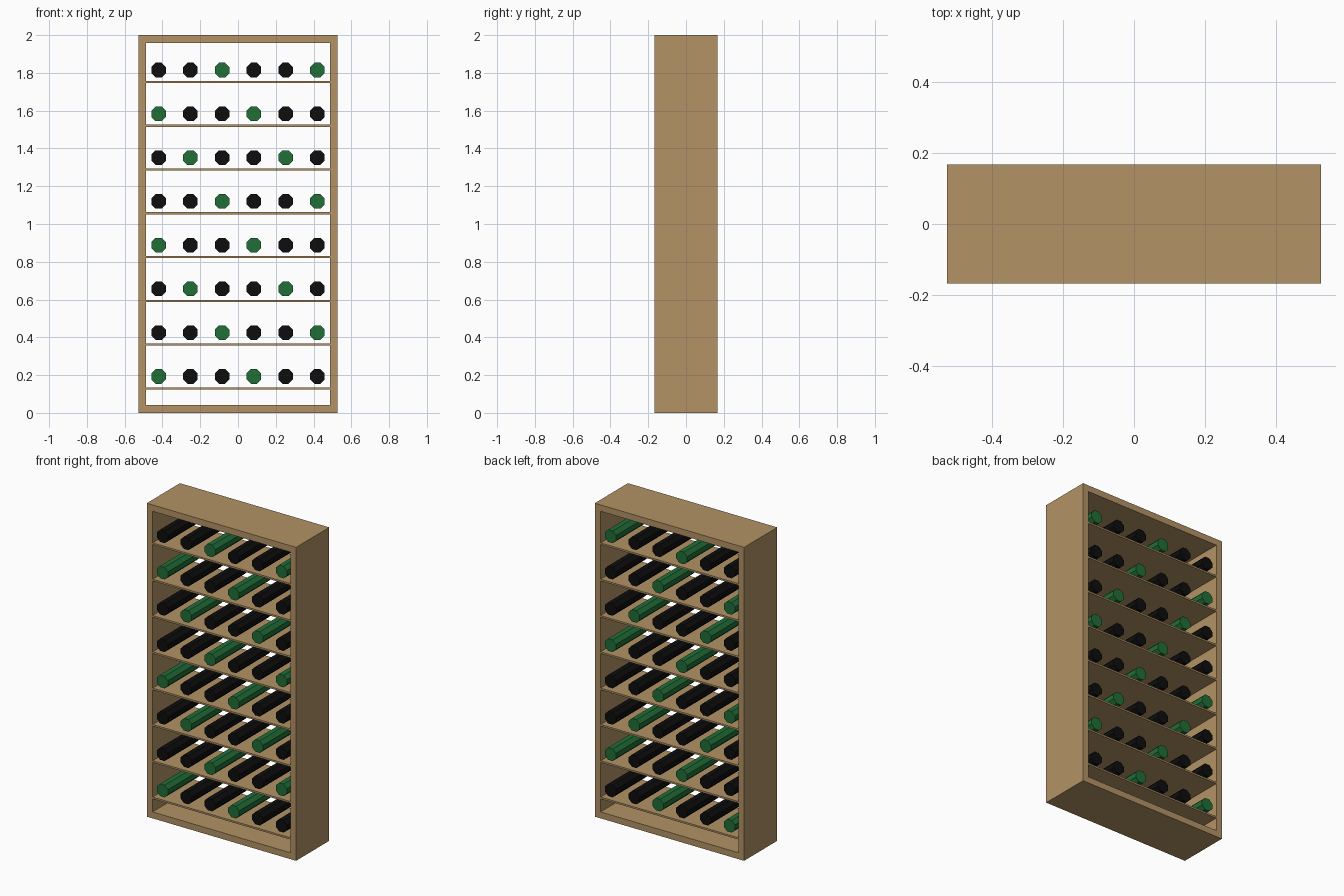
import bpy, bmesh, math
from mathutils import Matrix, Vector

cube = bpy.data.objects.get("Cube")
if cube:
    bpy.data.objects.remove(cube, do_unlink=True)

WIDTH, DEPTH, HEIGHT, BOARD = 1.054, 0.334, 2.0, 0.041
ROWS, COLUMNS, PITCH = 8, 6, 0.2317


def make_material(name, rgb):
    mat = bpy.data.materials.new(name)
    mat.use_nodes = True
    colour = (*rgb, 1.0)
    mat.diffuse_color = colour
    mat.node_tree.nodes["Principled BSDF"].inputs["Base Color"].default_value = colour
    return mat


wood = make_material("wood", (0.45, 0.29, 0.13))
green_glass = make_material("green_glass", (0.015, 0.156, 0.038))
black_glass = make_material("black_glass", (0.004, 0.004, 0.004))


def add_object(name, bm, mat):
    bmesh.ops.recalc_face_normals(bm, faces=bm.faces)
    mesh = bpy.data.meshes.new(name)
    bm.to_mesh(mesh)
    bm.free()
    mesh.materials.append(mat)
    obj = bpy.data.objects.new(name, mesh)
    bpy.context.collection.objects.link(obj)
    return obj


# Open frame: a rectangular ring extruded from front to back
bm = bmesh.new()
corners = [(-1, 0), (1, 0), (1, 1), (-1, 1)]
outer = [bm.verts.new((sx * WIDTH / 2, -DEPTH / 2, sz * HEIGHT)) for sx, sz in corners]
inner = [bm.verts.new((sx * (WIDTH / 2 - BOARD), -DEPTH / 2,
                       HEIGHT - BOARD if sz else BOARD)) for sx, sz in corners]
for i in range(4):
    j = (i + 1) % 4
    bm.faces.new((outer[i], outer[j], inner[j], inner[i]))
ring = bmesh.ops.extrude_face_region(bm, geom=bm.faces[:])
bmesh.ops.translate(bm, vec=(0, DEPTH, 0),
                    verts=[g for g in ring["geom"] if isinstance(g, bmesh.types.BMVert)])
add_object("rack_frame", bm, wood)


def add_shelf(row):
    bm = bmesh.new()
    bmesh.ops.create_cube(bm, size=1)
    bmesh.ops.scale(bm, vec=(WIDTH - 2 * BOARD, DEPTH - 0.002, 0.011), verts=bm.verts)
    add_object(f"shelf_{row + 1}", bm, wood).location.z = 0.13 + row * PITCH


def add_bottle(row, column):
    bm = bmesh.new()
    bmesh.ops.create_cone(bm, cap_ends=True, segments=8, radius1=0.042, radius2=0.042,
                          depth=DEPTH - 0.008)
    turn = Matrix.Rotation(math.pi / 2, 4, "X") @ Matrix.Rotation(math.pi / 8, 4, "Z")
    bmesh.ops.transform(bm, matrix=turn, verts=bm.verts)
    # Every third bottle is green, stepping sideways on each row
    mat = green_glass if (row + column) % 3 == 0 else black_glass
    bottle = add_object(f"bottle_{row + 1}_{column + 1}", bm, mat)
    bottle.location = Vector(((column - (COLUMNS - 1) / 2) * 0.168, 0, 0.193 + row * PITCH))


# Shelves with a row of bottles above each
for row in range(ROWS):
    add_shelf(row)
    for column in range(COLUMNS):
        add_bottle(row, column)
